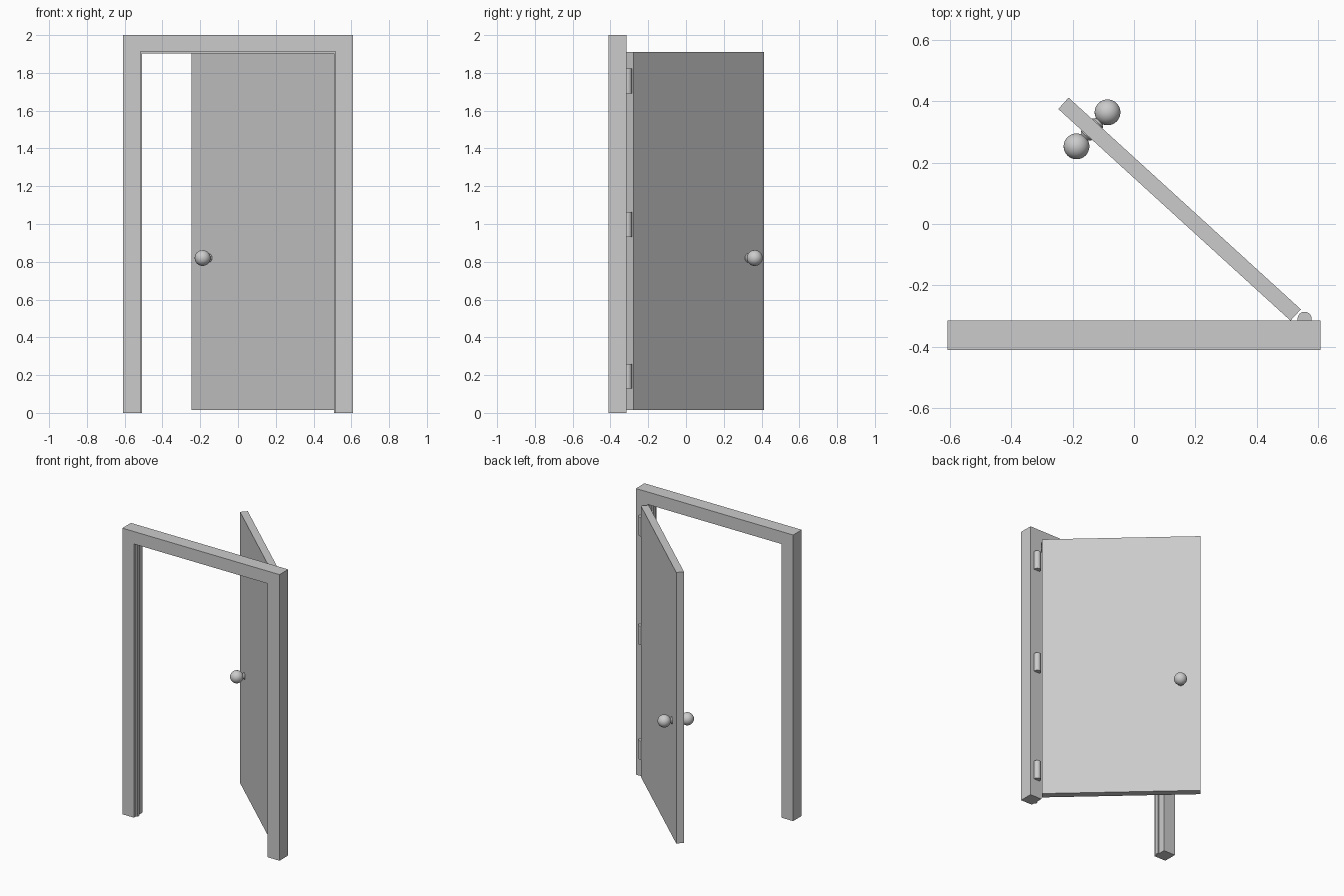
import bpy, bmesh, math
from mathutils import Matrix, Vector

if "Cube" in bpy.data.objects:
    bpy.data.objects.remove(bpy.data.objects["Cube"])

# Door swings on its hinge corner
SWING = Matrix.Translation((0.51, -0.315, 0)) @ Matrix.Rotation(math.radians(-42.35), 4, 'Z')
DOOR_T = 0.05
KNOB_X, KNOB_Z = -0.898, 0.82


def finish(name, bm, matrix=Matrix(), smooth=False):
    bmesh.ops.recalc_face_normals(bm, faces=bm.faces[:])
    mesh = bpy.data.meshes.new(name)
    bm.to_mesh(mesh)
    bm.free()
    obj = bpy.data.objects.new(name, mesh)
    bpy.context.collection.objects.link(obj)
    obj.matrix_world = matrix
    if smooth:
        bpy.ops.object.select_all(action='DESELECT')
        obj.select_set(True)
        bpy.context.view_layer.objects.active = obj
        bpy.ops.object.shade_smooth_by_angle(angle=math.radians(40))
    return obj


def arch(name, out_x, out_z, in_x, in_z, y0, y1):
    """Upside-down U profile in xz, extruded along y."""
    pts = [(-out_x, 0), (-out_x, out_z), (out_x, out_z), (out_x, 0),
           (in_x, 0), (in_x, in_z), (-in_x, in_z), (-in_x, 0)]
    bm = bmesh.new()
    face = bm.faces.new([bm.verts.new((x, y0, z)) for x, z in pts])
    ext = bmesh.ops.extrude_face_region(bm, geom=[face])
    moved = [g for g in ext['geom'] if isinstance(g, bmesh.types.BMVert)]
    bmesh.ops.translate(bm, verts=moved, vec=(0, y1 - y0, 0))
    return finish(name, bm)


# Frame and the thin stop strip the door closes against
arch("door_frame", 0.608, 2.0, 0.517, 1.913, -0.41, -0.315)
arch("door_stop", 0.520, 1.916, 0.507, 1.903, -0.386, -0.365)

# Door slab
bm = bmesh.new()
bmesh.ops.create_cube(bm, size=1)
bmesh.ops.scale(bm, vec=(1.024, DOOR_T, 1.895), verts=bm.verts)
bmesh.ops.translate(bm, vec=(-0.512, DOOR_T / 2, 0.015 + 1.895 / 2), verts=bm.verts)
finish("door_panel", bm, SWING)

# Three hinge barrels
for i, z in enumerate((0.194, 0.997, 1.757)):
    bm = bmesh.new()
    bmesh.ops.create_cone(bm, cap_ends=True, segments=32, radius1=0.023, radius2=0.023, depth=0.132)
    finish(f"hinge_{i + 1}", bm, Matrix.Translation((0.556, -0.309, z)), smooth=True)

# Turned knobs: flared base, neck and ball, one on each face
R, CENTRE, NECK = 0.042, 0.05, 0.015
start = math.asin(NECK / R)
profile = [(0.023, -0.002), (0.023, 0.003), (0.018, 0.007), (NECK, 0.011)]
for k in range(17):
    a = start + (math.pi - start) * k / 16
    profile.append((max(R * math.sin(a), 0), CENTRE - R * math.cos(a)))
for name, y, side in (("front_knob", 0, -1), ("back_knob", DOOR_T, 1)):
    bm = bmesh.new()
    verts = [bm.verts.new((r, side * d, 0)) for r, d in profile]
    edges = [bm.edges.new(pair) for pair in zip(verts, verts[1:])]
    bmesh.ops.spin(bm, geom=verts + edges, axis=(0, 1, 0), cent=(0, 0, 0),
                   angle=math.tau, steps=32, use_duplicate=False)
    bmesh.ops.remove_doubles(bm, verts=bm.verts[:], dist=1e-5)
    finish(name, bm, SWING @ Matrix.Translation((KNOB_X, y, KNOB_Z)), smooth=True)
